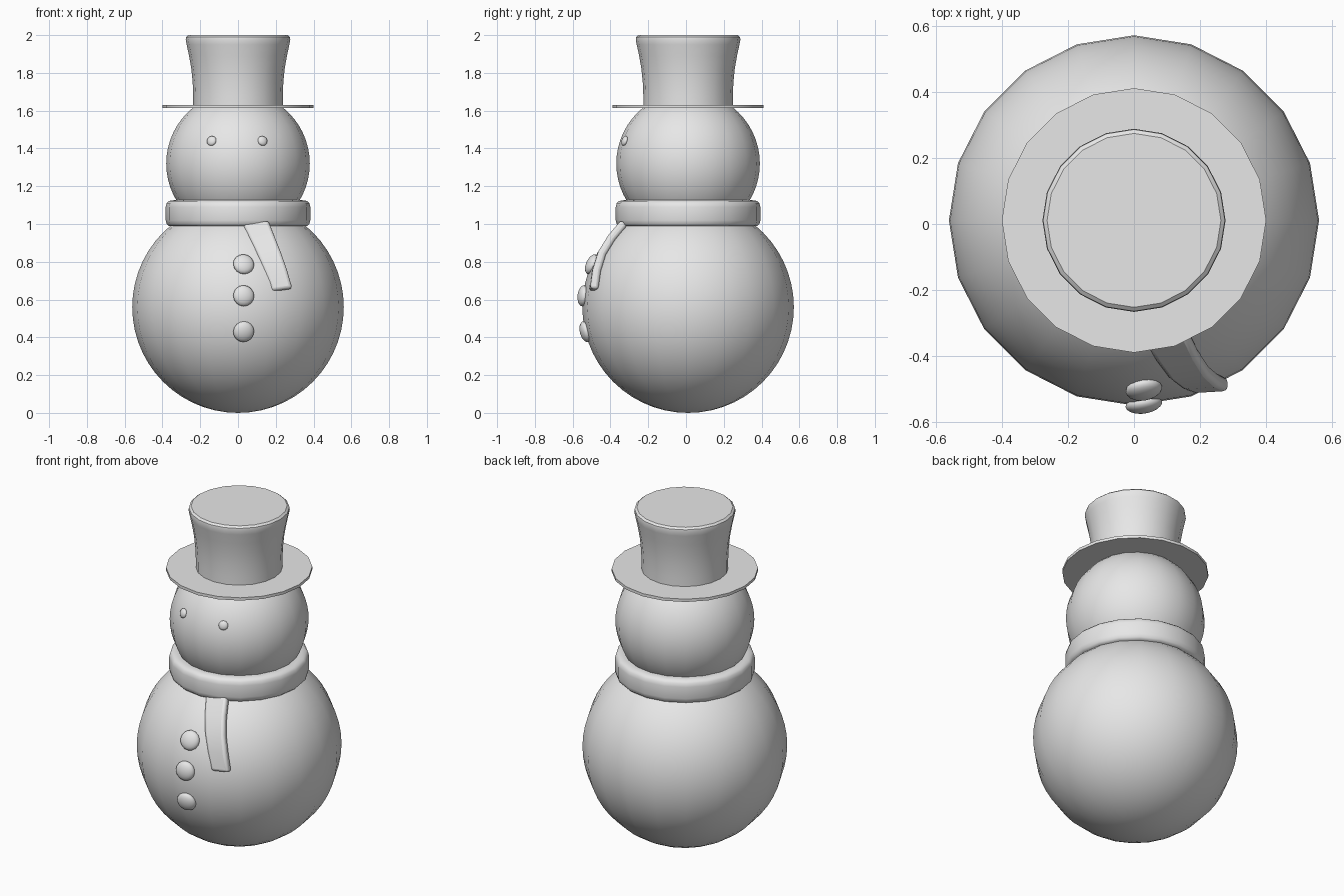
import bpy, bmesh, math
from mathutils import Vector, Matrix

if "Cube" in bpy.data.objects:
    bpy.data.objects.remove(bpy.data.objects["Cube"])

SIDES = 20
AXIS_Y = 0.011
BODY = Vector((0, AXIS_Y, 0.56))
HEAD = Vector((0, AXIS_Y, 1.32))

grey = bpy.data.materials.new("plain grey")
grey.diffuse_color = (0.8, 0.8, 0.8, 1)
grey.use_nodes = True
grey.node_tree.nodes["Principled BSDF"].inputs["Base Color"].default_value = (0.8, 0.8, 0.8, 1)


def finish(name, bm, angle=40):
    """Turn a bmesh into a smooth-shaded object."""
    bmesh.ops.recalc_face_normals(bm, faces=bm.faces[:])
    mesh = bpy.data.meshes.new(name)
    bm.to_mesh(mesh)
    bm.free()
    mesh.materials.append(grey)
    obj = bpy.data.objects.new(name, mesh)
    bpy.context.collection.objects.link(obj)
    bpy.ops.object.select_all(action="DESELECT")
    obj.select_set(True)
    bpy.context.view_layer.objects.active = obj
    bpy.ops.object.shade_smooth_by_angle(angle=math.radians(angle))
    return obj


def ball(name, centre, radius, segments=SIDES, rings=28, depth=None, facing=None):
    """Sphere, or a flattened pebble whose short axis points along facing."""
    bm = bmesh.new()
    bmesh.ops.create_uvsphere(bm, u_segments=segments, v_segments=rings, radius=radius)
    if facing:
        turn = Vector(facing).to_track_quat("Z", "Y").to_matrix().to_4x4()
        bm.transform(turn @ Matrix.Diagonal((1, 1, depth / radius, 1)))
    bm.transform(Matrix.Translation(centre))
    return finish(name, bm, 60)


def lathe(name, profile, angle=40):
    """Spin (radius, z) pairs around the vertical axis; close both ends."""
    bm = bmesh.new()
    loops = []
    for r, z in profile:
        loops.append([bm.verts.new((r * math.cos(a), AXIS_Y + r * math.sin(a), z))
                      for a in (math.tau * i / SIDES for i in range(SIDES))])
    for low, high in zip(loops, loops[1:]):
        for i in range(SIDES):
            j = (i + 1) % SIDES
            bm.faces.new((low[i], low[j], high[j], high[i]))
    bm.faces.new(loops[0])
    bm.faces.new(loops[-1])
    return finish(name, bm, angle)


# Snow balls
ball("body", BODY, 0.56)
ball("head", HEAD, 0.38)

# Hat
lathe("hat_brim", [(0.4, 1.613), (0.4, 1.63)])
lathe("hat_crown", [(0.237, 1.62), (0.237, 1.68), (0.24, 1.75), (0.247, 1.82),
                    (0.259, 1.89), (0.272, 1.95), (0.277, 1.975),
                    (0.275, 1.99), (0.263, 2.0)])

# Scarf band with rounded rims
lathe("scarf_band", [(0.34, 0.985), (0.368, 0.99), (0.378, 1.0), (0.383, 1.02),
                     (0.383, 1.09), (0.378, 1.11), (0.366, 1.122), (0.34, 1.126)], 60)

# Hanging scarf end: a rounded strip following the chest
path = [Vector(p) for p in ((0.095, -0.33, 1.0), (0.13, -0.397, 0.92), (0.165, -0.447, 0.84),
                            (0.2, -0.475, 0.75), (0.232, -0.489, 0.65))]
bm = bmesh.new()
rings = []
for i, p in enumerate(path):
    along = (path[min(i + 1, 4)] - path[max(i - 1, 0)]).normalized()
    across = Vector((1, 0.06, 0.14)).normalized()
    out = along.cross(across).normalized()
    if out.y > 0:
        out = -out
    half = 0.068 - 0.003 * i
    rings.append([bm.verts.new(p + across * half * u + out * 0.022 * v)
                  for u, v in ((-1, -1), (1, -1), (1, 1), (-1, 1))])
for a, b in zip(rings, rings[1:]):
    for i in range(4):
        j = (i + 1) % 4
        bm.faces.new((a[i], a[j], b[j], b[i]))
bm.faces.new(rings[0])
bm.faces.new(rings[-1])
tail = finish("scarf_end", bm, 60)
bevel = tail.modifiers.new("rounded edges", "BEVEL")
bevel.width = 0.016
bevel.segments = 3
bevel.limit_method = "ANGLE"
bevel.angle_limit = math.radians(50)

# Buttons and eyes, lying on the snow
for name, z in (("top_button", 0.787), ("middle_button", 0.62), ("bottom_button", 0.43)):
    drop = z - BODY.z
    spot = Vector((0.03, AXIS_Y - math.sqrt(0.56 ** 2 - drop ** 2 - 0.03 ** 2), z))
    normal = spot - BODY
    normal.x += 0.06
    ball(name, spot, 0.056, 16, 12, 0.028, normal)

for name, x in (("right_eye", -0.14), ("left_eye", 0.13)):
    spot = Vector((x, AXIS_Y - math.sqrt(0.38 ** 2 - 0.12 ** 2 - x * x), 1.44))
    ball(name, spot, 0.027, 12, 8, 0.014, spot - HEAD)
